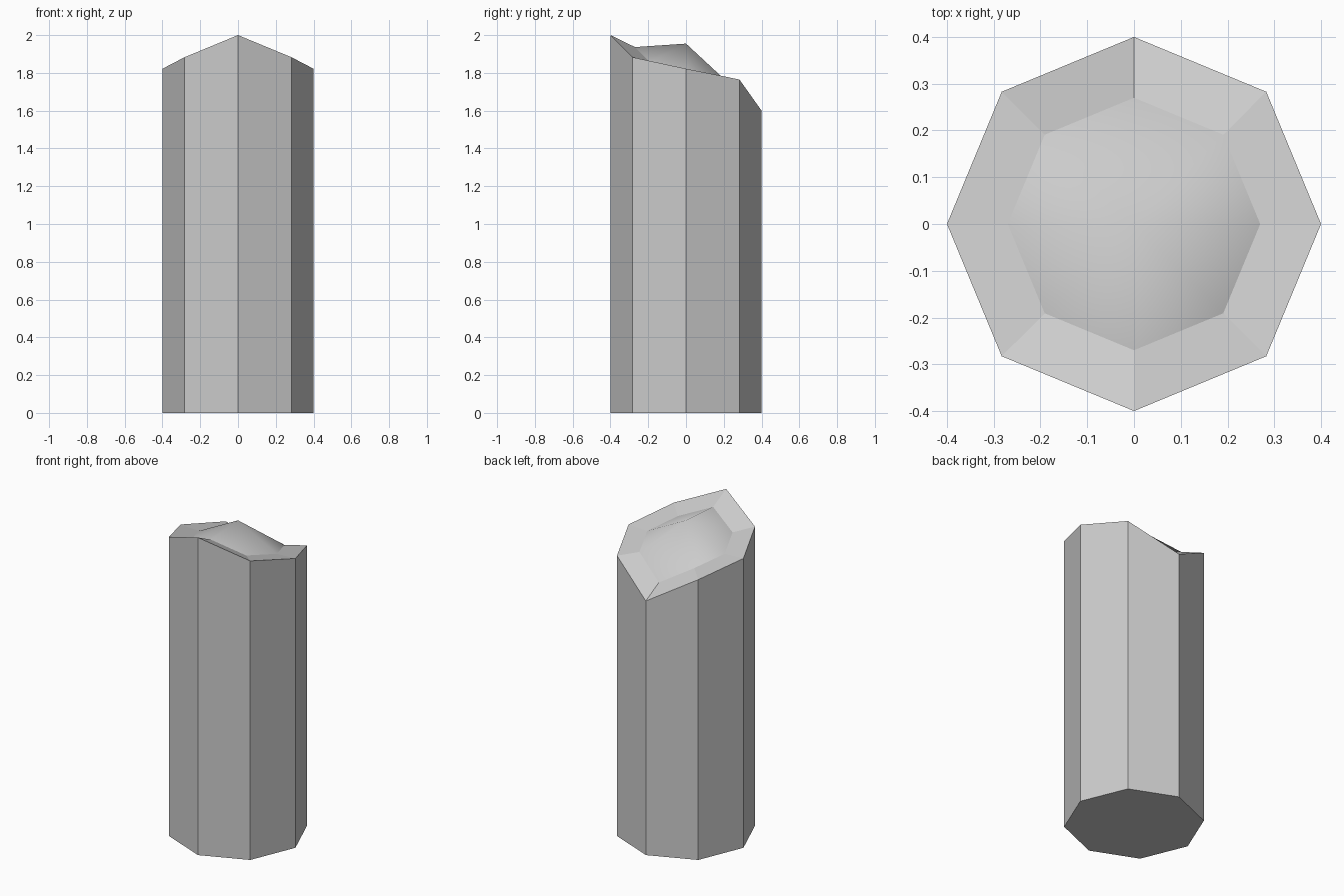
import bpy, bmesh, math

if "Cube" in bpy.data.objects:
    bpy.data.objects.remove(bpy.data.objects["Cube"])

R, INNER = 0.4, 0.27          # outer and inset octagon radii
CENTRE_Z, APEX_Z = 1.805, 1.955
RIM = [2.0, 1.883, 1.822, 1.765, 1.6]   # rim heights from front to back
heights = RIM + RIM[3:0:-1]             # mirrored around the other side

bm = bmesh.new()


def ring(radius, zs):
    verts = []
    for i, z in enumerate(zs):
        a = math.radians(-90 + 45 * i)
        verts.append(bm.verts.new((radius * math.cos(a), radius * math.sin(a), z)))
    return verts


def bridge(low, high):
    for i in range(8):
        j = (i + 1) % 8
        bm.faces.new((low[i], low[j], high[j], high[i]))


# Shaft with a slanted, uneven top
base = ring(R, [0] * 8)
rim = ring(R, heights)
bm.faces.new(base[::-1])
bridge(base, rim)

# Inset rim band sloping toward the centre
k = INNER / R
inset = ring(INNER, [CENTRE_Z + k * (z - CENTRE_Z) for z in heights])
bridge(rim, inset)

# Smooth raised tip inside the band
apex = bm.verts.new((0, 0, APEX_Z))
for i in range(8):
    f = bm.faces.new((inset[i], inset[(i + 1) % 8], apex))
    f.smooth = True

mesh = bpy.data.meshes.new("octagonal_post")
bm.to_mesh(mesh)
bm.free()
bpy.context.collection.objects.link(bpy.data.objects.new("octagonal_post", mesh))
